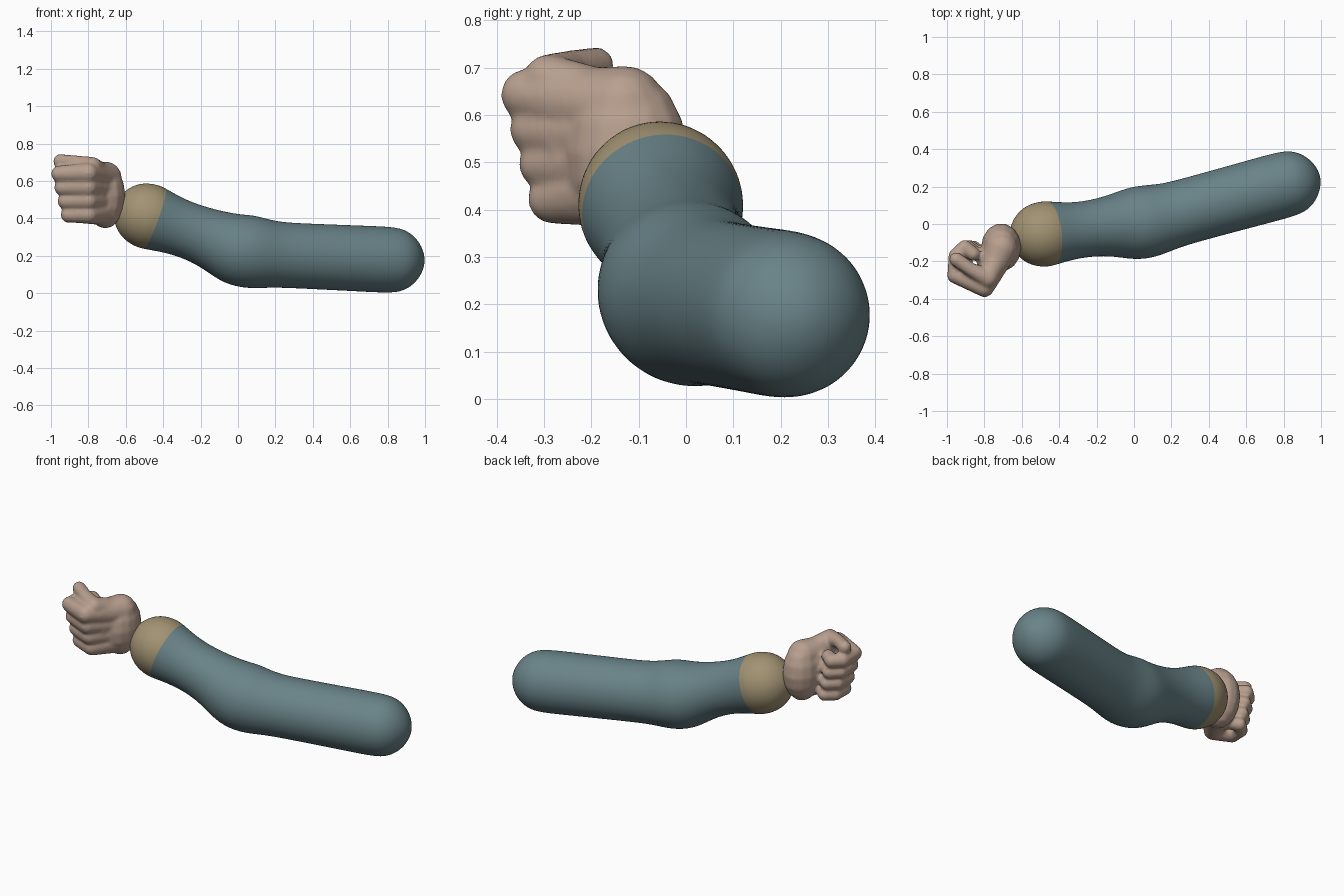
import bpy, math
from mathutils import Vector

if "Cube" in bpy.data.objects:
    bpy.data.objects.remove(bpy.data.objects["Cube"])


def material(name, rgb):
    m = bpy.data.materials.new(name)
    m.diffuse_color = (*rgb, 1)
    m.use_nodes = True
    m.node_tree.nodes["Principled BSDF"].inputs["Base Color"].default_value = m.diffuse_color
    return m


def add_object(name, verts, faces, mats):
    me = bpy.data.meshes.new(name)
    me.from_pydata(verts, [], faces)
    me.shade_smooth()
    for m in mats:
        me.materials.append(m)
    ob = bpy.data.objects.new(name, me)
    bpy.context.collection.objects.link(ob)
    return ob


def tube_faces(rings, sides):
    """Quads between consecutive rings, with pole vertices appended after them."""
    faces = [(i * sides + k, i * sides + (k + 1) % sides,
              (i + 1) * sides + (k + 1) % sides, (i + 1) * sides + k)
             for i in range(rings - 1) for k in range(sides)]
    last, a = (rings - 1) * sides, rings * sides
    faces += [((k + 1) % sides, k, a) for k in range(sides)]
    faces += [(last + k, last + (k + 1) % sides, a + 1) for k in range(sides)]
    return faces


blue = material("sleeve_blue", (0.14, 0.225, 0.245))
tan = material("cuff_tan", (0.36, 0.29, 0.17))
skin = material("skin", (0.48, 0.35, 0.275))

# Sleeve: centre line stations (x, y, z, radius) from shoulder to wrist
stations = [
    (0.82, 0.215, 0.178, 0.179), (0.64, 0.166, 0.186, 0.177),
    (0.46, 0.117, 0.194, 0.176), (0.28, 0.068, 0.202, 0.175),
    (0.18, 0.040, 0.208, 0.179), (0.07, 0.012, 0.219, 0.199),
    (-0.02, 0.0, 0.236, 0.193), (-0.10, -0.008, 0.272, 0.170),
    (-0.20, -0.020, 0.312, 0.152), (-0.30, -0.033, 0.347, 0.150),
    (-0.38, -0.042, 0.375, 0.160), (-0.45, -0.050, 0.400, 0.174),
    (-0.49, -0.055, 0.415, 0.177)]
pts = [Vector(s[:3]) for s in stations]
n = len(pts)
rings = []
for i, p in enumerate(pts):
    d = (pts[min(i + 1, n - 1)] - pts[max(i - 1, 0)]).normalized()
    rings.append((p, d, stations[i][3]))

# Hemispherical ends
angles = [math.radians(a) for a in (22.5, 45, 67.5, 82)]
(p0, d0, r0), (p1, d1, r1) = rings[0], rings[-1]
start = [(p0 - d0 * r0 * math.sin(a), d0, r0 * math.cos(a)) for a in reversed(angles)]
end = [(p1 + d1 * r1 * math.sin(a), d1, r1 * math.cos(a)) for a in angles]
cuff_from = len(start) + 11
rings = start + rings + end

SIDES = 28
verts = []
for p, d, r in rings:
    u = Vector((0, 0, 1)).cross(d).normalized()
    v = d.cross(u)
    verts += [p + r * (u * math.cos(t) + v * math.sin(t))
              for t in (2 * math.pi * k / SIDES for k in range(SIDES))]
verts += [p0 - d0 * r0, p1 + d1 * r1]
faces = tube_faces(len(rings), SIDES)
sleeve = add_object("sleeve_and_cuff", verts, faces, [blue, tan])
quads = (len(rings) - 1) * SIDES
for f in sleeve.data.polygons:
    on_cuff = cuff_from * SIDES <= f.index < quads or f.index >= quads + SIDES
    f.material_index = int(on_cuff)
sub = sleeve.modifiers.new("smooth", 'SUBSURF')
sub.levels = sub.render_levels = 2

# Fist: overlapping balls fused by a remesh
SEG, ROWS = 14, 7
unit = [(math.sin(a) * math.cos(t), math.sin(a) * math.sin(t), -math.cos(a))
        for a in (math.pi * (i + 1) / (ROWS + 1) for i in range(ROWS))
        for t in (2 * math.pi * k / SEG for k in range(SEG))]
unit += [(0, 0, -1), (0, 0, 1)]
unit_faces = tube_faces(ROWS, SEG)
fist_verts, fist_faces = [], []


def ball(c, size):
    base = len(fist_verts)
    fist_verts.extend([tuple(c[a] + q[a] * size[a] for a in range(3)) for q in unit])
    fist_faces.extend([tuple(i + base for i in f) for f in unit_faces])


def limb(*joints):
    """Tapered rounded limb through (x, y, z, radius) joints."""
    for a, b in zip(joints, joints[1:]):
        a, b = Vector(a), Vector(b)
        steps = max(2, math.ceil((b - a).length / 0.022))
        for s in range(steps + 1):
            x, y, z, r = a.lerp(b, s / steps)
            ball((x, y, z), (r, r, r))


# Heel of the hand and palm
ball((-0.71, -0.125, 0.52), (0.108, 0.13, 0.175))
ball((-0.765, -0.20, 0.54), (0.075, 0.11, 0.15))

# Four curled fingers with the back of the hand, index to little
for i in range(4):
    z = 0.643 - 0.073 * i
    dx, dy, r = 0.016 * i, 0.019 * i, 0.045 - 0.001 * i
    limb((-0.71, -0.13, 0.53 + (z - 0.53) * 0.75, 0.09),
         (-0.80, -0.338 + dy, z, 0.054),
         (-0.955 + dx, -0.275 + dy * 0.5, z - 0.005, r),
         (-0.95 + dx, -0.17, z - 0.01, r * 0.95),
         (-0.905 + dx, -0.125, z - 0.01, r * 0.9),
         (-0.86 + dx, -0.16, z - 0.005, r * 0.85))

# Thumb lying across the top
limb((-0.72, -0.15, 0.62, 0.07), (-0.78, -0.29, 0.675, 0.054),
     (-0.87, -0.245, 0.70, 0.038), (-0.95, -0.19, 0.705, 0.039))

fist = add_object("fist", fist_verts, fist_faces, [skin])
rm = fist.modifiers.new("fuse", 'REMESH')
rm.mode = 'VOXEL'
rm.voxel_size = 0.01
rm.use_smooth_shade = True
sm = fist.modifiers.new("soften", 'SMOOTH')
sm.factor = 0.5
sm.iterations = 4
